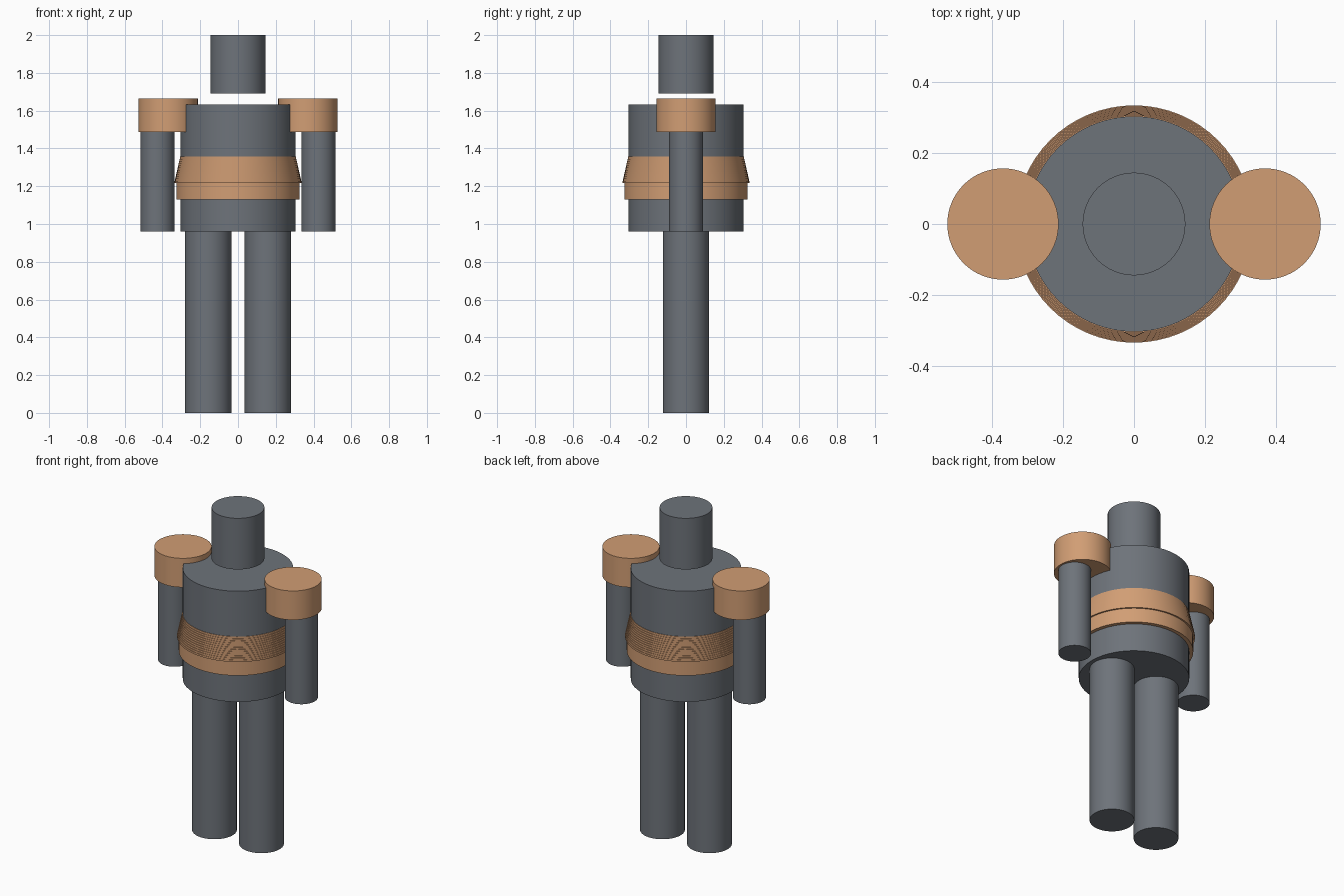
import bpy, bmesh, math

if "Cube" in bpy.data.objects:
    bpy.data.objects.remove(bpy.data.objects["Cube"])


def material(name, rgb):
    m = bpy.data.materials.new(name)
    m.diffuse_color = (*rgb, 1)
    m.use_nodes = True
    m.node_tree.nodes["Principled BSDF"].inputs["Base Color"].default_value = m.diffuse_color
    return m


GREY = material("slate grey", (0.155, 0.172, 0.195))
TAN = material("copper tan", (0.64, 0.34, 0.175))


def finish(obj, mat):
    obj.data.materials.append(mat)
    bpy.context.view_layer.objects.active = obj
    obj.select_set(True)
    bpy.ops.object.shade_smooth_by_angle(angle=math.radians(30))
    obj.select_set(False)


def cylinder(name, x, radius, z0, z1, mat):
    bpy.ops.mesh.primitive_cylinder_add(
        vertices=64, radius=radius, depth=z1 - z0, location=(x, 0, (z0 + z1) / 2))
    obj = bpy.context.object
    obj.name = name
    finish(obj, mat)


def lathe(name, profile, mat, sides=64):
    # Spin a closed (radius, z) outline around the z axis
    bm = bmesh.new()
    rings = []
    for i in range(sides):
        a = 2 * math.pi * i / sides
        rings.append([bm.verts.new((r * math.cos(a), r * math.sin(a), z)) for r, z in profile])
    n = len(profile)
    for i in range(sides):
        p, q = rings[i], rings[(i + 1) % sides]
        for j in range(n):
            k = (j + 1) % n
            bm.faces.new((p[j], q[j], q[k], p[k]))
    bmesh.ops.recalc_face_normals(bm, faces=bm.faces)
    mesh = bpy.data.meshes.new(name)
    bm.to_mesh(mesh)
    bm.free()
    obj = bpy.data.objects.new(name, mesh)
    bpy.context.collection.objects.link(obj)
    finish(obj, mat)


# Head and torso
cylinder("head", 0, 0.145, 1.69, 2.0, GREY)
cylinder("torso", 0, 0.304, 0.96, 1.632, GREY)

# Waist belt
cylinder("belt", 0, 0.326, 1.13, 1.22, TAN)

# Stepped, tapering rings above the belt
steps, z_low, z_high, r_low, r_high = 12, 1.217, 1.357, 0.335, 0.307
dz = (z_high - z_low) / steps
outline = [(0.29, z_low)]
for s in range(steps):
    r = r_low + (r_high - r_low) * s / (steps - 1)
    outline += [(r, z_low + s * dz), (r, z_low + (s + 1) * dz)]
outline.append((0.29, z_high))
lathe("waist_rings", outline, TAN)

# Limbs and shoulder caps on both sides
for side, sx in (("left", 1), ("right", -1)):
    cylinder(side + "_shoulder", sx * 0.37, 0.157, 1.488, 1.664, TAN)
    cylinder(side + "_arm", sx * 0.426, 0.09, 0.96, 1.50, GREY)
    cylinder(side + "_leg", sx * 0.158, 0.123, 0.0, 0.96, GREY)
